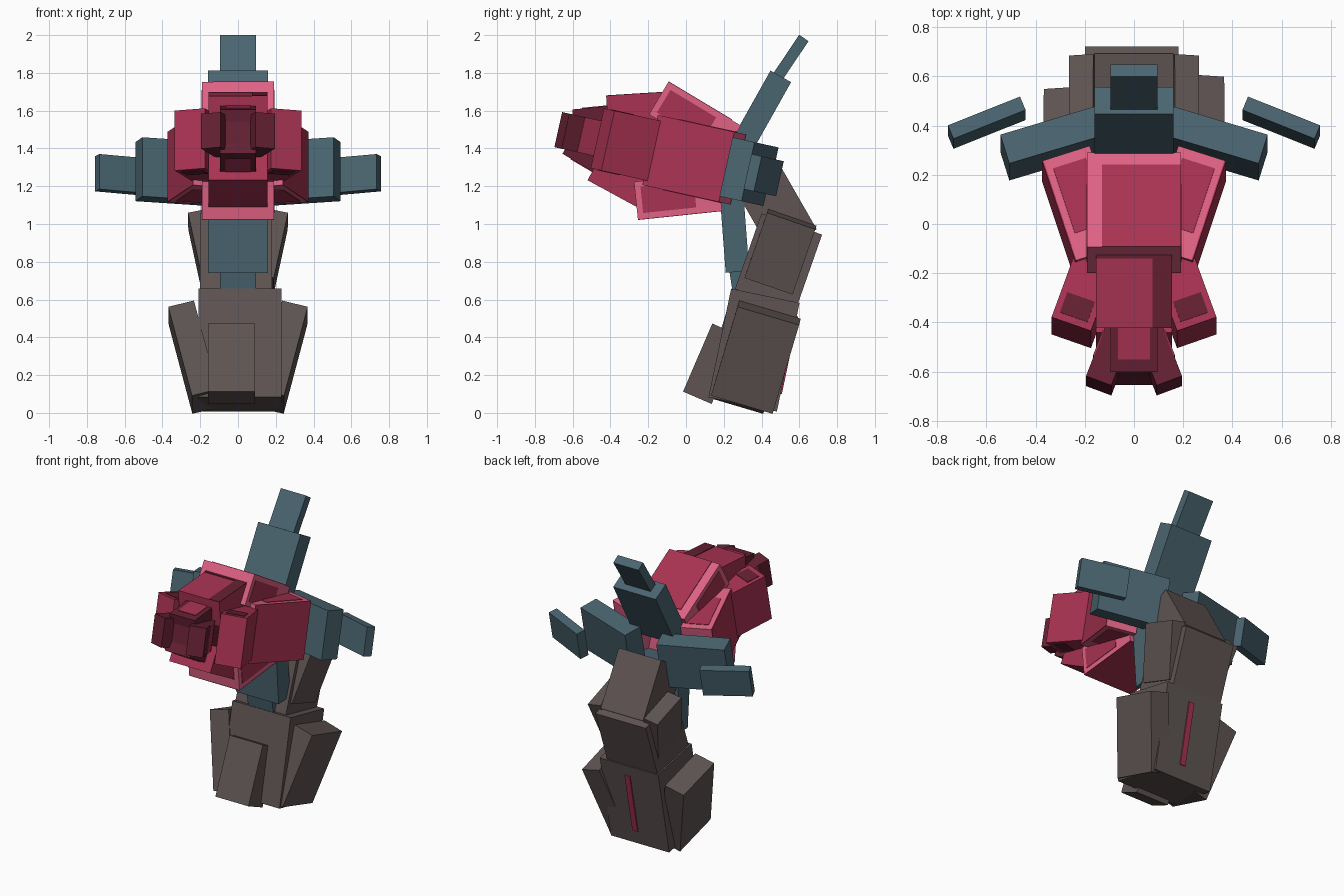
import bpy, bmesh
from math import radians
from mathutils import Matrix, Vector

cube = bpy.data.objects.get("Cube")
if cube:
    bpy.data.objects.remove(cube, do_unlink=True)


def material(name, hex_code):
    srgb = [int(hex_code[i:i + 2], 16) / 255 for i in (0, 2, 4)]
    rgba = [((c + 0.055) / 1.055) ** 2.4 for c in srgb] + [1]
    m = bpy.data.materials.new(name)
    m.use_nodes = True
    m.diffuse_color = rgba
    m.node_tree.nodes["Principled BSDF"].inputs["Base Color"].default_value = rgba
    return m


PINK = material("light pink", "E06284")
CRIMSON = material("crimson", "A83252")
DARK = material("dark crimson", "642033")
TEAL = material("slate teal", "4A6570")
BARK = material("brown bark", "5E5452")


def slab(name, mat, start, end, width, thick, side=(1, 0, 0), frame=Matrix()):
    """Box running from start to end, with its width along the side direction."""
    a, b = Vector(start), Vector(end)
    z = (b - a).normalized()
    x = Vector(side)
    x = (x - z * x.dot(z)).normalized()
    y = z.cross(x)
    place = Matrix((x, y, z)).transposed().to_4x4()
    place.translation = (a + b) / 2
    size = Matrix.Diagonal((width, thick, (b - a).length, 1))
    bm = bmesh.new()
    bmesh.ops.create_cube(bm, size=1, matrix=frame @ place @ size)
    bmesh.ops.recalc_face_normals(bm, faces=bm.faces)
    mesh = bpy.data.meshes.new(name)
    bm.to_mesh(mesh)
    bm.free()
    mesh.materials.append(mat)
    obj = bpy.data.objects.new(name, mesh)
    bpy.context.collection.objects.link(obj)


# Flower frame: local y runs backwards along the flower, z is up
FLOWER = Matrix.Translation((0, 0.27, 1.29)) @ Matrix.Rotation(radians(-12.5), 4, 'X')
SIDES = {"top": 0, "left": 90, "bottom": 180, "right": 270}


def turned(angle):
    return FLOWER @ Matrix.Rotation(radians(angle), 4, 'Y')


def petal(name, angle, mat, back, front, width, thick):
    """Petal given by its outer edge, as (along, out) at the back and front."""
    b, f = Vector((0, *back)), Vector((0, *front))
    inward = Vector((1, 0, 0)).cross((f - b).normalized())
    if inward.z > 0:
        inward.negate()
    slab(name, mat, b + inward * thick / 2, f + inward * thick / 2,
         width, thick, frame=turned(angle))
    return b, f, inward


def plate(name, angle, mat, edge, x, width, lo, hi):
    """Thin colour patch on the outer face of a petal."""
    b, f, inward = edge
    off = Vector((x, 0, 0)) - inward * 0.001
    slab(name, mat, b.lerp(f, lo) + off, b.lerp(f, hi) + off,
         width, 0.006, frame=turned(angle))


def cheek_plates(name, angle, mat, edge, width, thick, lo, hi):
    """Thin colour patches on both narrow faces of a petal."""
    b, f, inward = edge
    for s in (-1, 1):
        off = Vector((s * width / 2, 0, 0)) + inward * thick * 0.5
        slab(name, mat, b.lerp(f, lo) + off, b.lerp(f, hi) + off,
             0.006, thick * 0.7, frame=turned(angle))


for side, angle in SIDES.items():
    upright = side in ("top", "bottom")

    # Rear petals
    if upright:
        edge = petal(side + "_rear_petal", angle, PINK, (-0.03, 0.23), (-0.455, 0.372), 0.38, 0.2)
        if side == "top":
            plate("top_rear_patch", angle, CRIMSON, edge, 0.03, 0.32, 0.13, 1)
        else:
            plate("bottom_rear_patch", angle, CRIMSON, edge, 0, 0.38, 0, 1)
        cheek_plates(side + "_rear_cheek", angle, CRIMSON, edge, 0.38, 0.2, 0.3, 0.93)
    else:
        edge = petal(side + "_rear_petal", angle, PINK, (-0.055, 0.37), (-0.47, 0.235), 0.38, 0.2)
        plate(side + "_rear_patch", angle, CRIMSON, edge, 0, 0.38, 0, 1)
        cheek_plates(side + "_rear_cheek", angle, CRIMSON, edge, 0.38, 0.2, 0.1, 0.75)

    # Middle petals
    if upright:
        edge = petal(side + "_middle_petal", angle, CRIMSON, (-0.44, 0.32), (-0.76, 0.228), 0.31, 0.17)
        if side == "top":
            plate("top_middle_patch", angle, DARK, edge, 0.115, 0.08, 0, 1)
            plate("top_middle_band", angle, DARK, edge, 0, 0.31, 0, 0.15)
    else:
        edge = petal(side + "_middle_petal", angle, CRIMSON, (-0.42, 0.235), (-0.7, 0.335), 0.325, 0.17)
        cheek_plates(side + "_middle_cheek", angle, DARK, edge, 0.325, 0.17, 0.6, 0.9)

    # Mouth petals
    if upright:
        edge = petal(side + "_mouth_petal", angle, DARK, (-0.72, 0.185), (-0.92, 0.12), 0.19, 0.08)
        plate(side + "_mouth_patch", angle, CRIMSON, edge, 0, 0.13, 0.1, 0.75)
    else:
        edge = petal(side + "_mouth_petal", angle, DARK, (-0.72, 0.115), (-0.93, 0.195), 0.19, 0.11)
        plate(side + "_mouth_patch", angle, CRIMSON, edge, 0, 0.19, 0.1, 0.6)

    # Sepals and their tips: upright pair sweeps back, side pair sweeps forward
    if upright:
        leaf = (0, -0.01, 0.1), (0, 0.12, 0.53)
        tip = (0, 0.08, 0.46), (0, 0.195, 0.755)
    else:
        leaf = (0, 0.13, 0.1), (0, 0.0, 0.525)
        tip = (0, 0.205, 0.452), (0, 0.085, 0.745)
    slab(side + "_sepal", TEAL, *leaf, 0.32, 0.125, frame=turned(angle))
    slab(side + "_sepal_tip", TEAL, *tip, 0.19, 0.06, frame=turned(angle))

# Dark throat
slab("throat", DARK, (0, -0.6, 0), (0, -0.9, 0), 0.16, 0.2, frame=FLOWER)

# Stalk
slab("neck", BARK, (0, 0.38, 1.245), (0, 0.575, 0.905), 0.32, 0.27)
slab("upper_stalk", BARK, (-0.01, 0.42, 0.6), (-0.01, 0.56, 1.0), 0.38, 0.34)
slab("lower_stalk", BARK, (0.01, 0.3, 0.045), (0.01, 0.42, 0.62), 0.44, 0.37)

# Bark flaps on the sides
for s, side in ((1, "left"), (-1, "right")):
    slab(side + "_upper_flap", BARK, (s * 0.14, 0.44, 0.68), (s * 0.215, 0.56, 1.025),
         0.27, 0.1, side=(0, 0.95, -0.3))
    shift = 0.0 if s > 0 else -0.05
    slab(side + "_lower_flap", BARK, (s * 0.175, 0.3 + shift, 0.06),
         (s * 0.3, 0.44 + shift, 0.53), 0.34, 0.14, side=(0, 0.95, -0.25))
slab("front_flap", BARK, (-0.035, 0.06, 0.08), (-0.035, 0.215, 0.44), 0.25, 0.165)

# Red stripe down the back
slab("back_stripe", CRIMSON, (0.03, 0.503, 0.1), (0.03, 0.589, 0.51), 0.04, 0.009)
